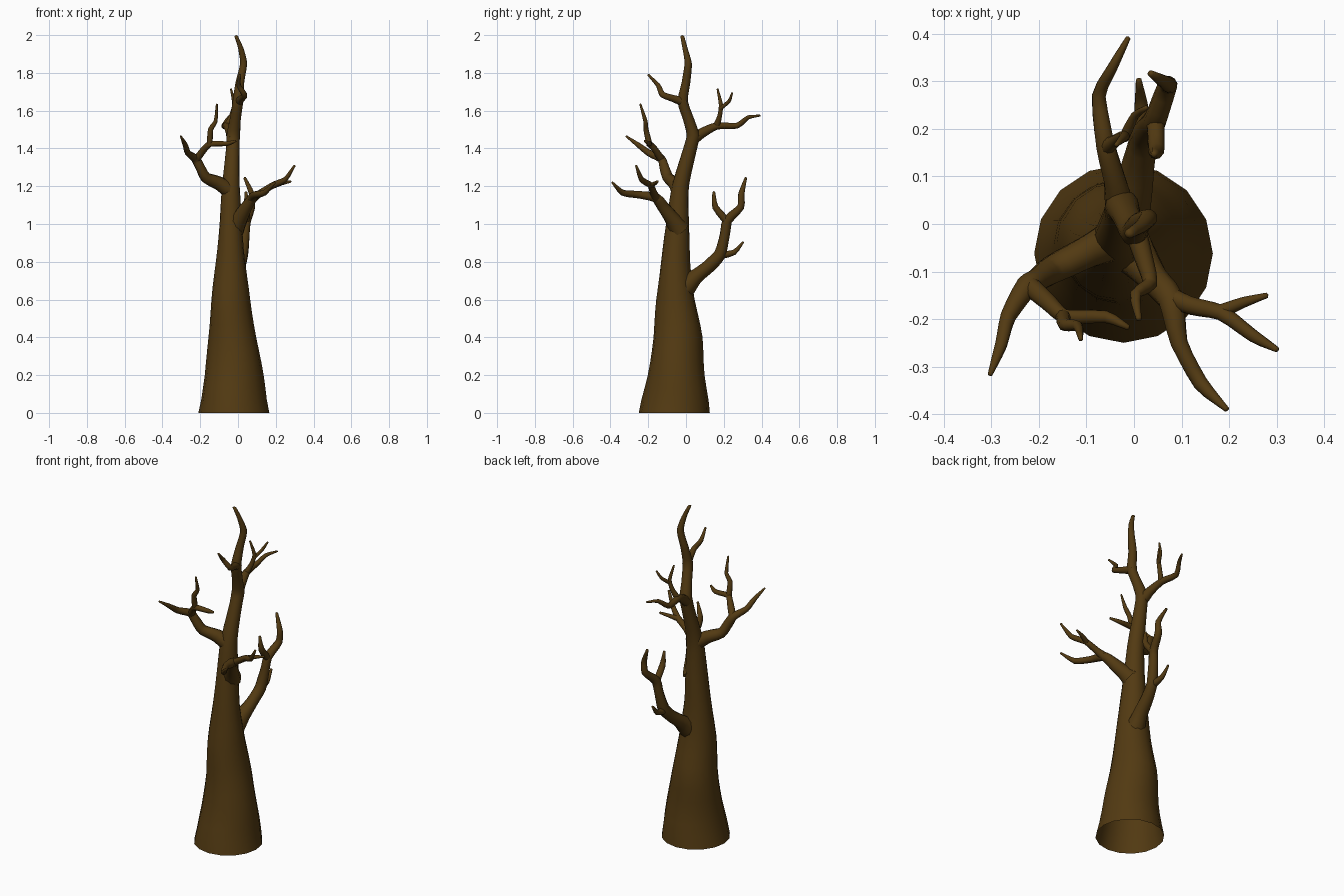
import bpy, bmesh, math
from mathutils import Vector

bark = bpy.data.materials.new("dark_brown_bark")
bark.diffuse_color = (0.085, 0.042, 0.006, 1)


def catmull(pts, steps):
    """Smooth a list of (x, y, z, radius) points."""
    p = [Vector(q) for q in pts]
    p = [p[0] * 2 - p[1]] + p + [p[-1] * 2 - p[-2]]
    out = []
    for i in range(1, len(p) - 2):
        a, b, c, d = p[i - 1:i + 3]
        for s in range(steps):
            t = s / steps
            # blend of straight and curved keeps the gnarled kinks
            curve = 0.5 * (2 * b + (c - a) * t + (2 * a - 5 * b + 4 * c - d) * t * t
                           + (3 * b - a - 3 * c + d) * t ** 3)
            out.append(curve * 0.6 + b.lerp(c, t) * 0.4)
    out.append(p[-2])
    return out


def limb(name, pts, sides=10, steps=3, wobble=0.04, upright=False):
    """Tapered tube through the points, open at the root, rounded at the tip."""
    path = catmull(pts, steps)
    bm = bmesh.new()
    rings, u = [], None
    tip_dir = None
    for i, q in enumerate(path):
        a, b = path[max(i - 1, 0)].xyz, path[min(i + 1, len(path) - 1)].xyz
        t = Vector((0, 0, 1)) if upright else (b - a).normalized()
        tip_dir = t
        if u is None:
            u = t.orthogonal().normalized()
        u = (u - t * u.dot(t)).normalized()
        v = t.cross(u)
        ring = []
        for k in range(sides):
            ang = 2 * math.pi * k / sides
            r = q.w * (1 + (wobble * math.sin(2 * ang + i * 0.9) if i else 0))
            ring.append(bm.verts.new(q.xyz + (u * math.cos(ang) + v * math.sin(ang)) * r))
        rings.append(ring)
    for r0, r1 in zip(rings, rings[1:]):
        for k in range(sides):
            j = (k + 1) % sides
            bm.faces.new((r0[k], r0[j], r1[j], r1[k]))
    top = bm.verts.new(path[-1].xyz + tip_dir * path[-1].w * 0.5)
    for k in range(sides):
        bm.faces.new((rings[-1][k], rings[-1][(k + 1) % sides], top))
    me = bpy.data.meshes.new(name)
    bm.to_mesh(me)
    bm.free()
    me.materials.append(bark)
    me.shade_smooth()
    ob = bpy.data.objects.new(name, me)
    bpy.context.collection.objects.link(ob)
    return ob


# Trunk, open underneath, leaning and tapering to the crown
limb("trunk", [
    (-0.022, -0.062, 0, 0.188), (-0.02, -0.052, 0.2, 0.153), (-0.03, -0.042, 0.4, 0.128),
    (-0.038, -0.056, 0.6, 0.102), (-0.04, -0.055, 0.8, 0.077), (-0.038, -0.045, 1.0, 0.06),
    (-0.038, -0.03, 1.2, 0.046), (-0.028, 0.022, 1.4, 0.036), (-0.025, 0.038, 1.47, 0.035),
    (-0.015, 0.015, 1.55, 0.03), (0, -0.018, 1.65, 0.028), (0.01, 0.0, 1.75, 0.023),
    (0.03, 0.012, 1.85, 0.019), (0.015, -0.005, 1.93, 0.014), (-0.01, -0.02, 1.995, 0.010),
], sides=16, wobble=0.02, upright=True)

# Lower back branch and its twigs
limb("back_branch", [
    (-0.02, -0.02, 0.65, 0.06), (-0.005, 0.05, 0.72, 0.042), (0.008, 0.12, 0.775, 0.035),
    (0.022, 0.18, 0.84, 0.032), (0.035, 0.205, 0.94, 0.027), (0.045, 0.22, 1.02, 0.025),
    (0.07, 0.29, 1.09, 0.02), (0.073, 0.293, 1.16, 0.016), (0.035, 0.317, 1.245, 0.007)])
limb("back_branch_low_twig", [
    (0.02, 0.17, 0.83, 0.022), (0.015, 0.255, 0.85, 0.014), (0.01, 0.303, 0.905, 0.006)])
limb("back_branch_high_twig", [
    (0.045, 0.22, 1.01, 0.02), (0.047, 0.155, 1.09, 0.017), (0.042, 0.147, 1.17, 0.007)])

# Upper back branch
limb("upper_back_branch", [
    (-0.027, 0.025, 1.44, 0.033), (-0.04, 0.09, 1.485, 0.025), (-0.06, 0.165, 1.52, 0.02),
    (-0.074, 0.27, 1.52, 0.015), (-0.045, 0.33, 1.565, 0.011), (-0.012, 0.392, 1.574, 0.005)])
limb("upper_back_twig", [
    (-0.06, 0.16, 1.515, 0.018), (-0.035, 0.178, 1.57, 0.013), (-0.02, 0.185, 1.63, 0.011),
    (-0.037, 0.167, 1.715, 0.005)])
limb("upper_back_twiglet", [
    (-0.022, 0.18, 1.61, 0.011), (0.002, 0.228, 1.65, 0.009), (0.026, 0.245, 1.695, 0.005)])

# Crown twig reaching forward
limb("crown_twig", [
    (0.0, -0.005, 1.645, 0.025), (0.02, -0.07, 1.665, 0.019), (0.034, -0.125, 1.685, 0.016),
    (0.003, -0.148, 1.735, 0.012), (0.01, -0.2, 1.79, 0.006)])

# Left branch with outer tip and inner fork
limb("left_branch", [
    (-0.035, -0.03, 1.17, 0.045), (-0.1, -0.06, 1.215, 0.036), (-0.17, -0.095, 1.245, 0.03),
    (-0.2, -0.115, 1.3, 0.026), (-0.225, -0.13, 1.345, 0.023), (-0.265, -0.195, 1.375, 0.017),
    (-0.28, -0.255, 1.42, 0.013), (-0.303, -0.317, 1.465, 0.005)])
limb("left_inner_fork", [
    (-0.225, -0.125, 1.335, 0.021), (-0.18, -0.165, 1.395, 0.018), (-0.145, -0.195, 1.425, 0.016),
    (-0.06, -0.195, 1.425, 0.013), (-0.012, -0.218, 1.44, 0.006)])
limb("left_upright_twig", [
    (-0.15, -0.192, 1.415, 0.016), (-0.145, -0.212, 1.5, 0.014), (-0.118, -0.215, 1.545, 0.011),
    (-0.112, -0.242, 1.635, 0.005)])

# Front right branch splitting into three tips
limb("front_branch", [
    (-0.02, -0.035, 0.97, 0.055), (0.01, -0.075, 1.03, 0.042), (0.045, -0.12, 1.09, 0.032),
    (0.078, -0.16, 1.14, 0.027), (0.095, -0.25, 1.155, 0.019), (0.14, -0.335, 1.165, 0.016),
    (0.195, -0.39, 1.22, 0.006)])
limb("front_side_fork", [
    (0.065, -0.15, 1.125, 0.025), (0.12, -0.172, 1.165, 0.019), (0.185, -0.187, 1.205, 0.017),
    (0.25, -0.235, 1.235, 0.014), (0.3, -0.264, 1.31, 0.006)])
limb("front_side_twig", [
    (0.175, -0.187, 1.2, 0.016), (0.23, -0.165, 1.215, 0.011), (0.28, -0.15, 1.225, 0.006)])
